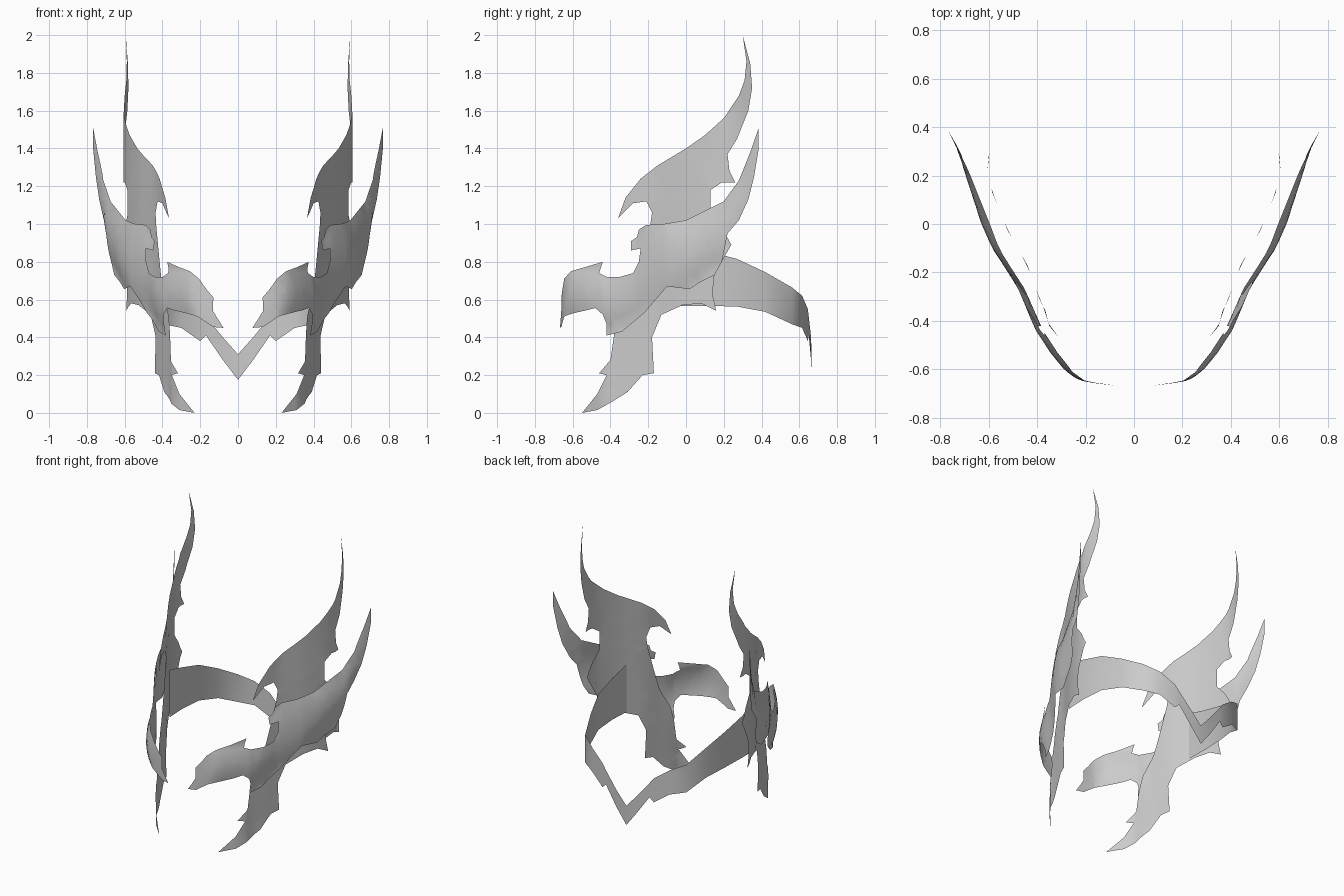
import bpy, bmesh
from math import radians

if "Cube" in bpy.data.objects:
    bpy.data.objects.remove(bpy.data.objects["Cube"])

metal = bpy.data.materials.new("pale_grey_metal")
metal.use_nodes = True
GREY = (0.6, 0.6, 0.6, 1)
metal.diffuse_color = GREY
metal.node_tree.nodes["Principled BSDF"].inputs["Base Color"].default_value = GREY


def lerp_table(table, t):
    """Piecewise linear lookup; each row is (t, value, ...)."""
    t = min(max(t, table[0][0]), table[-1][0])
    for a, b in zip(table, table[1:]):
        if t <= b[0]:
            k = (t - a[0]) / (b[0] - a[0])
            return [p + (q - p) * k for p, q in zip(a[1:], b[1:])]


def finish(name, bm):
    """Turn the half sheet into a mirrored, smooth object."""
    bm.normal_update()
    if sum(f.normal.x * f.calc_area() for f in bm.faces) < 0:
        bmesh.ops.reverse_faces(bm, faces=bm.faces)
    mesh = bpy.data.meshes.new(name)
    bm.to_mesh(mesh)
    bm.free()
    obj = bpy.data.objects.new(name, mesh)
    bpy.context.collection.objects.link(obj)
    mesh.materials.append(metal)
    mirror = obj.modifiers.new("mirror", "MIRROR")
    mirror.merge_threshold = 0.001
    bpy.ops.object.select_all(action="DESELECT")
    obj.select_set(True)
    bpy.context.view_layer.objects.active = obj
    bpy.ops.object.shade_smooth_by_angle(angle=radians(50))


def curved_sheet(name, outline, place, step):
    """Fill a flat (u, z) outline, slice it finely and bend it into place."""
    bm = bmesh.new()
    face = bm.faces.new([bm.verts.new((0, u, z)) for u, z in outline])
    face.normal_update()
    bmesh.ops.triangulate(bm, faces=[face])
    for axis in (1, 2):
        low = min(p[axis - 1] for p in outline)
        high = max(p[axis - 1] for p in outline)
        normal = [0, 0, 0]
        normal[axis] = 1
        for i in range(1, int((high - low) / step) + 1):
            spot = [0, 0, 0]
            spot[axis] = low + i * step
            bmesh.ops.bisect_plane(bm, geom=bm.verts[:] + bm.edges[:] + bm.faces[:],
                                   plane_co=spot, plane_no=normal, dist=0.0005)
    for v in bm.verts:
        v.co = place(v.co.y, v.co.z)
    finish(name, bm)


# Inner plate: tall rear horn above, cheek tine below
horn = [(-.19, .99), (-.18, 1.06), (-.21, 1.12), (-.28, 1.11), (-.36, 1.03), (-.32, 1.14),
        (-.24, 1.24), (-.15, 1.31), (0, 1.40), (.1, 1.47), (.2, 1.56), (.28, 1.68),
        (.31, 1.76), (.32, 1.86), (.3, 2), (.34, 1.85), (.35, 1.72), (.33, 1.6), (.27, 1.45),
        (.22, 1.37), (.23, 1.28), (.26, 1.22), (.19, 1.22), (.13, 1.18), (.13, 1.05),
        (.19, .98), (.24, .89), (.2, .82)]
tine = [(.15, .73), (.14, .63), (.16, .54), (.08, .58), (-.02, .57), (-.13, .52),
        (-.18, .4), (-.17, .21), (-.23, .2), (-.31, .11), (-.39, .06), (-.47, .015),
        (-.55, 0), (-.47, .1), (-.42, .2), (-.46, .21), (-.4, .28), (-.38, .42),
        (-.35, .53), (-.28, .66), (-.24, .8)]
plate_x = [(-.55, .23), (-.47, .31), (-.42, .35), (-.36, .365), (-.31, .39), (-.17, .44),
           (-.02, .525), (.13, .585), (.22, .605), (.28, .6), (.35, .58)]
curved_sheet("horn_and_cheek_plate", horn + tine,
             lambda u, z: (lerp_table(plate_x, u)[0], u, z), .07)

# Outer wing: brow winglet in front, swept horn behind
brow = [(-.8, .45), (-.73, .455), (-.65, .51), (-.58, .53), (-.48, .555), (-.44, .52),
        (-.42, .47), (-.42, .41), (-.34, .43), (-.22, .53), (-.1, .67), (.02, .655),
        (.07, .69), (.15, .73), (.19, .8), (.22, .95)]
sweep = [(.28, 1.02), (.33, 1.13), (.36, 1.25), (.385, 1.4), (.385, 1.51), (.34, 1.38),
         (.28, 1.23), (.2, 1.12), (.12, 1.08), (0, 1.02), (-.12, 1), (-.21, .995),
         (-.25, .97), (-.26, .93), (-.29, .91), (-.29, .86), (-.24, .87), (-.25, .8),
         (-.28, .74), (-.35, .72), (-.42, .72), (-.46, .74), (-.44, .8), (-.54, .77),
         (-.6, .75), (-.65, .71), (-.7, .65), (-.74, .61), (-.745, .54)]
wing_path = [(-.8, .06, -.667), (-.7, .15, -.655), (-.65, .2, -.645), (-.6, .25, -.61),
             (-.54, .31, -.54), (-.44, .375, -.44), (-.35, .415, -.35), (-.27, .45, -.27),
             (-.2, .495, -.2), (-.1, .555, -.1), (0, .595, 0), (.1, .635, .1),
             (.2, .675, .2), (.28, .71, .28), (.33, .735, .33), (.385, .767, .385)]
# Rows: position, middle height, half height, bulge
wing_bulge = [(-.8, .5, .12, .02), (-.6, .63, .13, .03), (-.4, .6, .16, .03),
              (-.2, .78, .22, .025), (0, .84, .18, .035), (.2, .96, .15, .02),
              (.3, 1.18, .1, .008), (.385, 1.45, .08, 0)]


def place_wing(u, z):
    x, y = lerp_table(wing_path, u)
    mid, half, bulge = lerp_table(wing_bulge, u)
    return x + bulge * max(0, 1 - ((z - mid) / half) ** 2), y, z


curved_sheet("brow_wing", brow + sweep, place_wing, .045)

# Back band: rows of x, y, top height, bottom height, ending in a low point
band = [(.5, -.05, .9, .565), (.505, .1, .86, .567), (.495, .27, .815, .563),
        (.45, .42, .745, .535), (.395, .56, .665, .47), (.3, .615, .62, .45),
        (.2, .645, .55, .38), (.17, .65, .51, .41), (.08, .662, .4, .28),
        (0, .665, .31, .175)]
bm = bmesh.new()
rows = [[bm.verts.new((x, y, top + (bottom - top) * k / 2)) for k in range(3)]
        for x, y, top, bottom in band]
for a, b in zip(rows, rows[1:]):
    for k in range(2):
        bm.faces.new((a[k], a[k + 1], b[k + 1], b[k]))
finish("back_band", bm)
